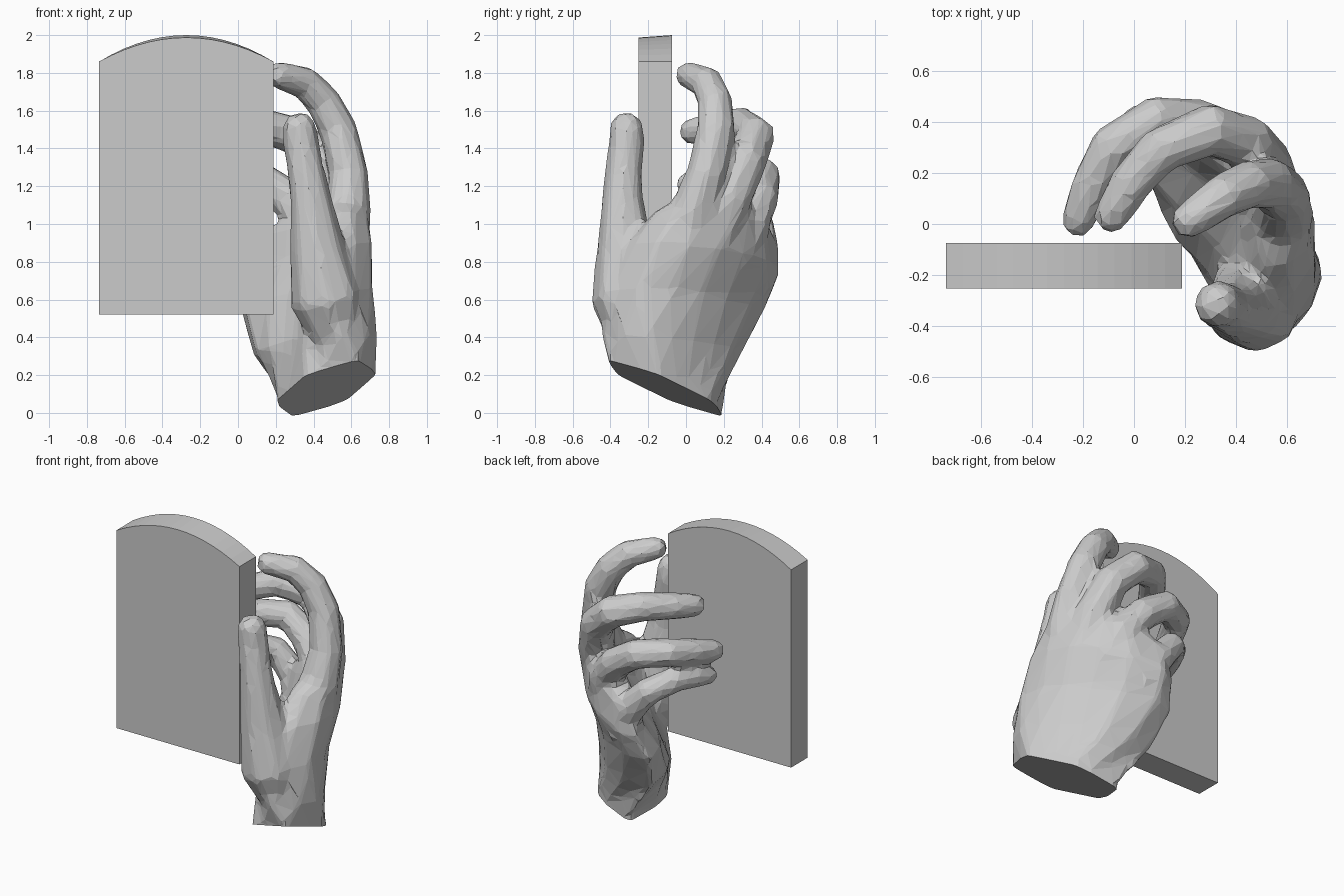
import bpy, bmesh
from math import cos, sin, tau
from mathutils import Vector

if "Cube" in bpy.data.objects:
    bpy.data.objects.remove(bpy.data.objects["Cube"])


def make_object(name, bm):
    bmesh.ops.recalc_face_normals(bm, faces=bm.faces[:])
    mesh = bpy.data.meshes.new(name)
    bm.to_mesh(mesh)
    bm.free()
    obj = bpy.data.objects.new(name, mesh)
    bpy.context.collection.objects.link(obj)
    return obj


def loft(bm, rings):
    loops = [[bm.verts.new(p) for p in ring] for ring in rings]
    n = len(loops[0])
    for a, b in zip(loops, loops[1:]):
        for i in range(n):
            j = (i + 1) % n
            bm.faces.new((a[i], a[j], b[j], b[i]))
    bm.faces.new(loops[0][::-1])
    bm.faces.new(loops[-1])


def circle_ring(center, axis_u, axis_v, r, n=8):
    return [center + axis_u * (r * cos(tau * i / n)) + axis_v * (r * sin(tau * i / n))
            for i in range(n)]


def finger(bm, path):
    """Tube through (x, y, z, radius) points with a rounded tip."""
    pts = [Vector(p[:3]) for p in path]
    rad = [p[3] + 0.008 for p in path]
    end = (pts[-1] - pts[-2]).normalized()
    base, r0 = pts[-1].copy(), rad[-1]
    for d, s in ((0.45, 0.85), (0.8, 0.5)):
        pts.append(base + end * r0 * d)
        rad.append(r0 * s)
    u, rings = Vector((0, 1, 0)), []
    for i, p in enumerate(pts):
        t = (pts[min(i + 1, len(pts) - 1)] - pts[max(i - 1, 0)]).normalized()
        u = (u - t * u.dot(t)).normalized()
        rings.append(circle_ring(p, u, t.cross(u), rad[i]))
    loft(bm, rings)


def palm_ring(a, m, c, t):
    """Curved flat section through thumb side a, middle m, little-finger side c."""
    a, m, c = Vector(a), Vector(m), Vector(c)
    ctrl = 2 * m - (a + c) / 2
    outer, inner = [], []
    for i in range(7):
        s = i / 6
        p = a * (1 - s) ** 2 + ctrl * 2 * s * (1 - s) + c * s * s
        d = (ctrl - a) * (1 - s) + (c - ctrl) * s
        n = Vector((d.y, -d.x, 0)).normalized()
        w = t * (0.7 if i in (0, 6) else 1)
        outer.append(p + n * w)
        inner.append(p - n * w)
    da, dc = (a - ctrl).normalized(), (c - ctrl).normalized()
    return outer + [c + dc * t * 0.6] + inner[::-1] + [a + da * t * 0.6]


# Arched slab
bm = bmesh.new()
x0, x1, steps = -0.735, 0.187, 14
rings = []
for y, rise in ((-0.252, 0.127), (-0.075, 0.14)):
    ring = [Vector((x0, y, 0.52)), Vector((x1, y, 0.52))]
    for i in range(steps + 1):
        u = 1 - 2 * i / steps
        ring.append(Vector(((x0 + x1) / 2 + u * (x1 - x0) / 2, y, 1.86 + rise * (1 - u * u))))
    rings.append(ring)
loft(bm, rings)
make_object("slab", bm)

# Cupped palm, running a little past the wrist cut
bm = bmesh.new()
loft(bm, [palm_ring(*r) for r in (
    ((0.58, -0.31, 0.00), (0.47, -0.12, -0.08), (0.36, 0.08, -0.16), 0.215),
    ((0.575, -0.31, 0.23), (0.47, -0.12, 0.14), (0.35, 0.09, 0.06), 0.215),
    ((0.55, -0.33, 0.42), (0.46, -0.08, 0.38), (0.18, 0.18, 0.32), 0.205),
    ((0.51, -0.33, 0.66), (0.48, -0.01, 0.64), (0.10, 0.32, 0.56), 0.175),
    ((0.53, -0.24, 0.90), (0.53, 0.11, 0.88), (0.13, 0.415, 0.74), 0.135),
    ((0.54, -0.12, 1.07), (0.53, 0.17, 1.06), (0.15, 0.41, 0.92), 0.105),
    ((0.57, 0.02, 1.16), (0.50, 0.22, 1.13), (0.22, 0.38, 1.00), 0.08))])

# Thumb and fingers
for path in (
    [(0.53, -0.27, 0.36, 0.12), (0.47, -0.31, 0.60, 0.19), (0.42, -0.325, 0.87, 0.143),
     (0.385, -0.335, 1.13, 0.105), (0.36, -0.33, 1.28, 0.092), (0.335, -0.315, 1.42, 0.09),
     (0.325, -0.315, 1.51, 0.086)],
    [(0.55, -0.03, 0.85, 0.13), (0.58, 0.03, 1.05, 0.12), (0.585, 0.11, 1.27, 0.10),
     (0.53, 0.16, 1.50, 0.097), (0.45, 0.155, 1.65, 0.09), (0.35, 0.11, 1.75, 0.083),
     (0.21, 0.01, 1.79, 0.066)],
    [(0.53, 0.13, 0.90, 0.12), (0.51, 0.23, 1.13, 0.11), (0.44, 0.32, 1.34, 0.105),
     (0.30, 0.37, 1.47, 0.10), (0.10, 0.29, 1.53, 0.088), (-0.02, 0.15, 1.51, 0.08),
     (-0.09, 0.03, 1.49, 0.067)],
    [(0.42, 0.25, 0.80, 0.11), (0.37, 0.34, 1.00, 0.10), (0.25, 0.39, 1.15, 0.098),
     (0.09, 0.41, 1.255, 0.092), (-0.09, 0.30, 1.27, 0.085), (-0.17, 0.14, 1.24, 0.077),
     (-0.22, 0.01, 1.21, 0.063)],
    [(0.25, 0.33, 0.68, 0.11), (0.14, 0.40, 0.87, 0.09), (0.02, 0.38, 1.01, 0.083),
     (-0.11, 0.25, 1.08, 0.073), (-0.17, 0.13, 1.07, 0.067), (-0.20, 0.04, 1.05, 0.055)],
):
    finger(bm, path)
rough = make_object("hand_rough", bm)

# Fuse into one skin, soften the webs, reduce to coarse facets
mod = rough.modifiers.new("fuse", 'REMESH')
mod.mode = 'VOXEL'
mod.voxel_size = 0.022
mod = rough.modifiers.new("soften", 'SMOOTH')
mod.factor = 0.5
mod.iterations = 8
mod = rough.modifiers.new("facet", 'DECIMATE')
mod.ratio = 0.07
evaluated = rough.evaluated_get(bpy.context.evaluated_depsgraph_get())
bm = bmesh.new()
bm.from_mesh(evaluated.to_mesh())
evaluated.to_mesh_clear()
bpy.data.objects.remove(rough)

# Slanted flat wrist cut
cut = bmesh.ops.bisect_plane(bm, geom=bm.verts[:] + bm.edges[:] + bm.faces[:], dist=0.0005,
                             plane_co=(0.46, -0.12, 0.134), plane_no=(-0.22, 0.37, 1),
                             clear_inner=True)
edges = [e for e in cut["geom_cut"] if isinstance(e, bmesh.types.BMEdge) and e.is_valid]
bmesh.ops.contextual_create(bm, geom=edges)
for f in bm.faces:
    f.smooth = False
make_object("hand", bm)
